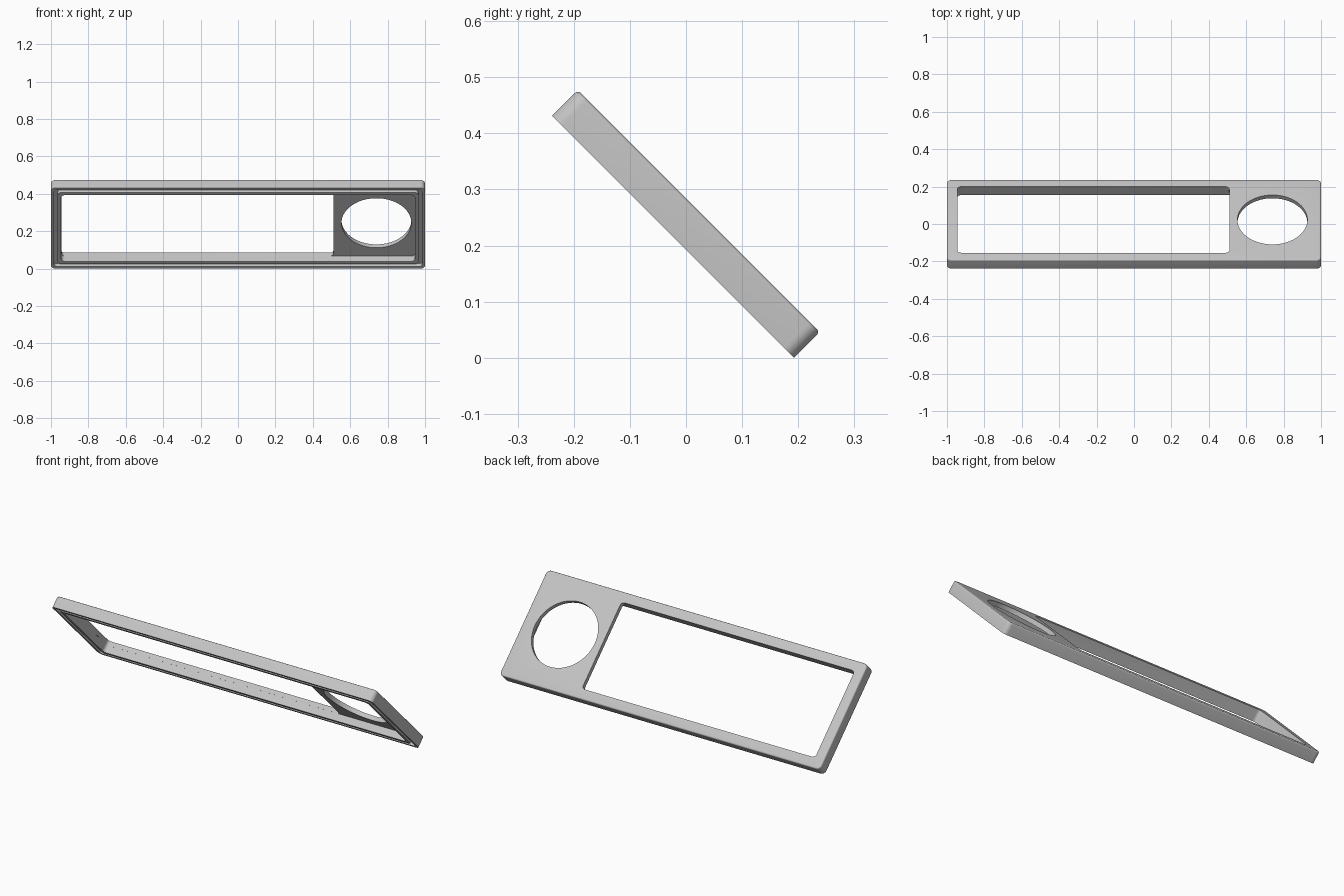
import bpy, bmesh, math
from mathutils import Matrix

cube = bpy.data.objects.get("Cube")
if cube:
    bpy.data.objects.remove(cube, do_unlink=True)

HALF_X, HALF_Y, H = 1.0, 0.305, 0.0325   # half length, half width, half thickness
RIM = 0.055                              # width of the frame border
PANEL = 0.025                            # thickness of the holed panel
WINDOW_END = 0.51

grey = bpy.data.materials.new("light grey")
grey.use_nodes = True
grey.diffuse_color = (0.55, 0.55, 0.55, 1)
grey.node_tree.nodes["Principled BSDF"].inputs["Base Color"].default_value = grey.diffuse_color


def rounded_rect(x0, x1, y0, y1, r, z, steps=8):
    """Points of a rounded rectangle, counter-clockwise."""
    pts = []
    corners = [(x1 - r, y1 - r), (x0 + r, y1 - r), (x0 + r, y0 + r), (x1 - r, y0 + r)]
    for q, (cx, cy) in enumerate(corners):
        for i in range(steps + 1):
            a = math.pi / 2 * (q + i / steps)
            pts.append((cx + r * math.cos(a), cy + r * math.sin(a), z))
    return pts


def inset_rect(inset, r, z):
    return rounded_rect(-HALF_X + inset, HALF_X - inset,
                        -HALF_Y + inset, HALF_Y - inset, r, z)


def loft(name, loops, ring=False):
    """Skin a stack of loops; ring joins the last loop to the first."""
    bm = bmesh.new()
    rows = [[bm.verts.new(p) for p in loop] for loop in loops]
    n = len(rows[0])
    pairs = list(zip(rows, rows[1:]))
    if ring:
        pairs.append((rows[-1], rows[0]))
    else:
        bm.faces.new(rows[0])
        bm.faces.new(rows[-1])
    for a, b in pairs:
        for i in range(n):
            j = (i + 1) % n
            bm.faces.new((a[i], a[j], b[j], b[i]))
    bmesh.ops.recalc_face_normals(bm, faces=bm.faces)
    mesh = bpy.data.meshes.new(name)
    bm.to_mesh(mesh)
    bm.free()
    mesh.materials.append(grey)
    obj = bpy.data.objects.new(name, mesh)
    bpy.context.collection.objects.link(obj)
    return obj


# Solid bezel with rounded corners and a softened upper edge
E, R = 0.008, 0.025
body_loops = [inset_rect(0, R, -H)]
for i in range(5):
    a = math.pi / 2 * i / 4
    inset = E * (1 - math.cos(a))
    body_loops.append(inset_rect(inset, R - inset, H - E + E * math.sin(a)))
bezel = loft("bezel_frame", body_loops)

# Cutters: underside recess, window, round hole and seal groove
inner_y = HALF_Y - RIM
recess = loft("recess_cutter", [inset_rect(RIM - 0.0005, 0.02, z) for z in (-0.1, H - PANEL)])
window = loft("window_cutter", [
    rounded_rect(-HALF_X + RIM, WINDOW_END, -inner_y, inner_y, 0.02, z) for z in (-0.02, 0.1)])
hole = loft("hole_cutter", [
    [(0.74 + 0.187 * math.cos(math.tau * i / 64), 0.187 * math.sin(math.tau * i / 64), z)
     for i in range(64)] for z in (-0.02, 0.1)])
groove = loft("groove_cutter", [
    inset_rect(inset, 0.02, z) for inset, z in
    [(0.015, -0.1), (0.015, -H + 0.022), (0.035, -H + 0.022), (0.035, -0.1)]], ring=True)

cutters = [recess, window, hole, groove]
for cutter in cutters:
    cutter.hide_render = True
    mod = bezel.modifiers.new(cutter.name, "BOOLEAN")
    mod.operation = "DIFFERENCE"
    mod.solver = "EXACT"
    mod.object = cutter

# Bake the cuts, then remove the cutters
bpy.context.view_layer.update()
final = bpy.data.meshes.new_from_object(bezel.evaluated_get(bpy.context.evaluated_depsgraph_get()))
bezel.modifiers.clear()
bezel.data = final
for cutter in cutters:
    bpy.data.objects.remove(cutter, do_unlink=True)

# Lean the frame back at half a right angle, standing on the ground
tilt = Matrix.Rotation(math.radians(-45), 4, "X")
bezel.data.transform(tilt)
lowest = min(v.co.z for v in bezel.data.vertices)
bezel.data.transform(Matrix.Translation((0, 0, -lowest)))

bpy.ops.object.select_all(action="DESELECT")
bezel.select_set(True)
bpy.context.view_layer.objects.active = bezel
bpy.ops.object.shade_smooth_by_angle(angle=math.radians(30))
